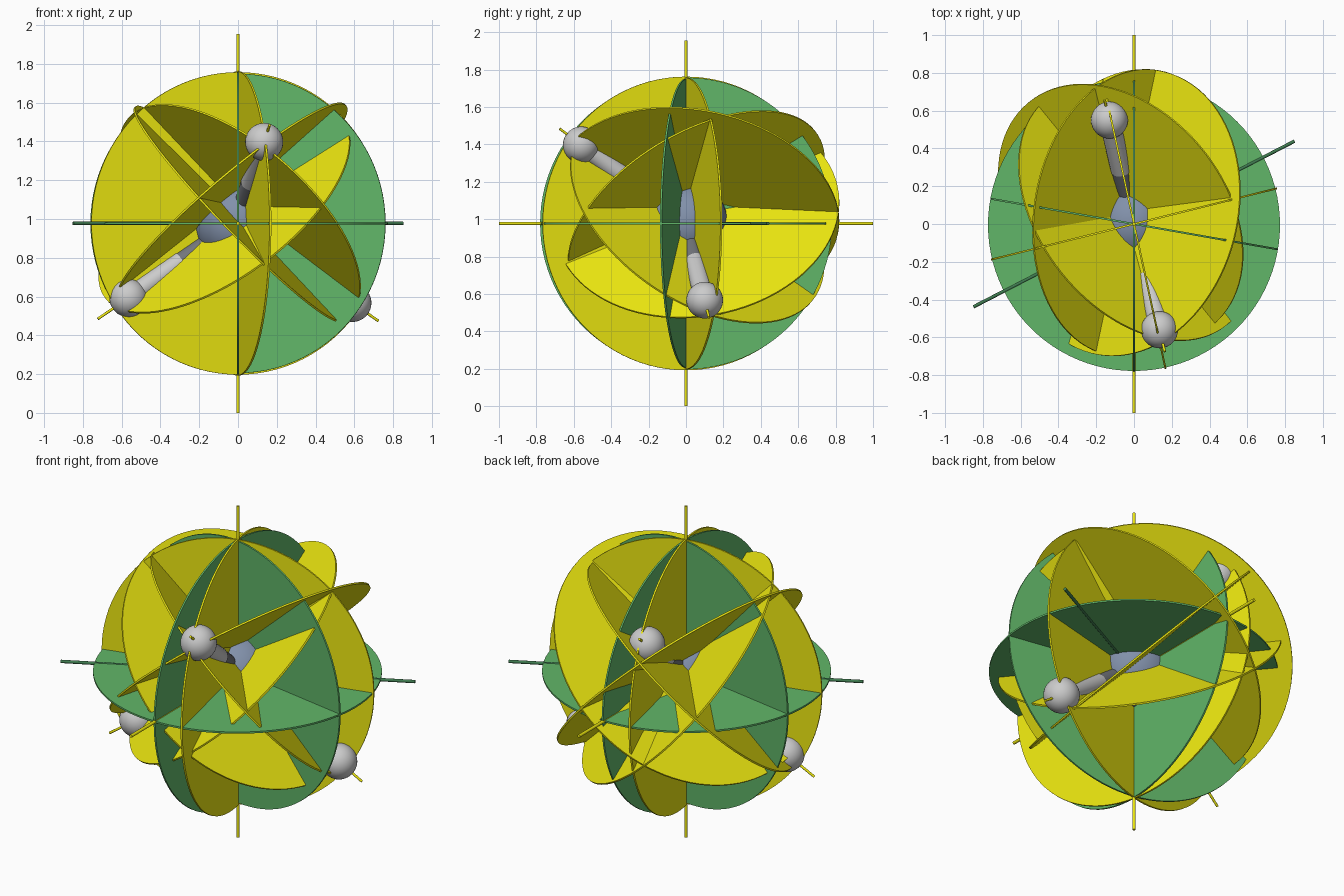
import bpy
from math import radians, sin, cos
from mathutils import Vector

if "Cube" in bpy.data.objects:
    bpy.data.objects.remove(bpy.data.objects["Cube"])

C = Vector((0, 0, 0.977))          # centre of the molecule


def material(name, rgb):
    m = bpy.data.materials.new(name)
    m.diffuse_color = (*rgb, 1)
    m.use_nodes = True
    m.node_tree.nodes["Principled BSDF"].inputs["Base Color"].default_value = m.diffuse_color
    return m


YELLOW = material("yellow", (0.84, 0.80, 0.005))
GREEN = material("green", (0.12, 0.47, 0.14))
DARK_GREEN = material("dark_green", (0.05, 0.20, 0.08))
LIGHT = material("light_grey", (0.55, 0.55, 0.55))
DARK = material("dark_grey", (0.17, 0.18, 0.20))
BLUE = material("blue_grey", (0.22, 0.28, 0.40))


def finish(name, mat):
    ob = bpy.context.object
    ob.name = name
    ob.data.materials.append(mat)
    bpy.ops.object.shade_smooth_by_angle(angle=radians(35))
    return ob


def rod(name, a, b, radius, mat, sides=16):
    a, b = Vector(a), Vector(b)
    d = b - a
    bpy.ops.mesh.primitive_cylinder_add(
        vertices=sides, radius=radius, depth=d.length, location=C + (a + b) / 2,
        rotation=d.to_track_quat('Z', 'Y').to_euler())
    return finish(name, mat)


def disc(name, normal, offset, radius, mat):
    n = Vector(normal).normalized()
    bpy.ops.mesh.primitive_cylinder_add(
        vertices=96, radius=radius, depth=0.01, location=C + Vector(offset),
        rotation=n.to_track_quat('Z', 'Y').to_euler())
    return finish(name, mat)


def ball(name, pos, radius, mat):
    bpy.ops.mesh.primitive_uv_sphere_add(
        segments=32, ring_count=20, radius=radius, location=C + Vector(pos))
    return finish(name, mat)


def flat(angle):
    return Vector((cos(radians(angle)), sin(radians(angle)), 0))


# Central atom and four tetrahedral arms: ball, two-tone bond, three-fold axis
ball("central_atom", (0, 0, 0), 0.225, BLUE)
arms = [("front", (0.135, -0.56, 0.42), 0.86), ("back", (-0.13, 0.55, 0.405), 0.83),
        ("right", (0.59, 0.10, -0.41), 0.89), ("left", (-0.565, -0.13, -0.385), 0.89)]
for label, pos, reach in arms:
    p = Vector(pos)
    d = p.normalized()
    rod(label + "_inner_bond", d * 0.1, d * 0.36, 0.052, DARK, 24)
    rod(label + "_outer_bond", d * 0.36, p, 0.055, LIGHT, 24)
    ball(label + "_outer_atom", p, 0.098, LIGHT)
    rod(label + "_threefold_axis", (0, 0, 0), d * reach, 0.007, YELLOW)

# Long axes
rod("vertical_axis", (0, 0, -0.977), (0, 0, 0.977), 0.009, YELLOW)
rod("depth_axis", (0, -1, 0), (0, 1, 0), 0.009, YELLOW)
rod("cross_axis", flat(27.3) * -0.957, flat(27.3) * 0.957, 0.009, DARK_GREEN)

# Green discs: one level, two upright
disc("level_disc", (0, 0, 1), (0, -0.005, 0), 0.773, GREEN)
disc("wide_green_disc", flat(80), (0, 0, 0), 0.772, GREEN)
disc("deep_green_disc", (1, 0, 0), (0, 0, 0), 0.78, GREEN)

# Yellow upright discs
disc("wide_yellow_disc", flat(104), (0, 0, 0), 0.78, YELLOW)
disc("deep_yellow_disc", flat(12.3), (0, 0, 0), 0.785, YELLOW)

# Yellow tilted discs, each slightly off centre
tilted = [
    ("front_right", (0.585, 0.465, 0.665), (0.01, 0.06, 0.04), 0.765),
    ("front_left", (-0.64, 0.17, 0.75), (-0.03, 0.06, 0.11), 0.77),
    ("back_right", (0.715, -0.12, 0.69), (0.0, 0.06, 0.05), 0.765),
    ("back_left", (-0.534, -0.445, 0.72), (-0.07, 0.055, 0.07), 0.765),
]
for label, n, off, r in tilted:
    disc(label + "_tilted_disc", n, off, r, YELLOW)
